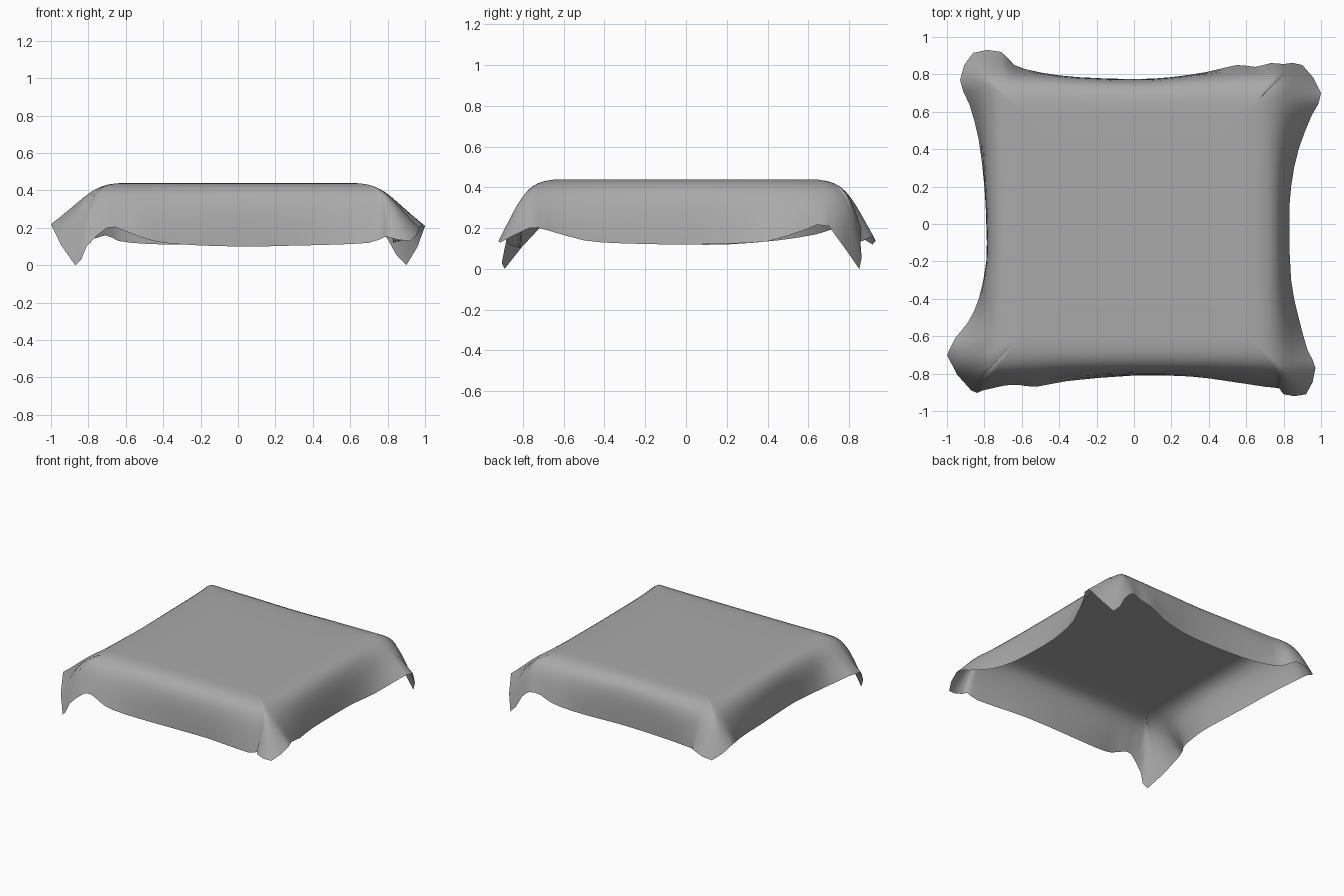
import bpy
import bmesh
from mathutils import Vector

default_cube = bpy.data.objects.get("Cube")
if default_cube:
    bpy.data.objects.remove(default_cube, do_unlink=True)

TOP = 0.44

# Hem of the draped cloth, one run per side, counterclockwise from above
front_hem = [(-.81, -.89, .1), (-.7, -.865, .2), (-.62, -.86, .19), (-.52, -.87, .15),
             (-.36, -.84, .115), (0, -.81, .1), (.3, -.815, .105), (.5, -.84, .11),
             (.7, -.87, .12), (.78, -.88, .15), (.8, -.91, .15), (.92, -.91, .13)]
right_hem = [(.97, -.77, .2), (.93, -.68, .19), (.88, -.5, .14), (.84, -.3, .125),
             (.83, 0, .12), (.84, .2, .125), (.88, .4, .135), (.95, .58, .19),
             (1, .7, .21), (.9, .85, 0)]
back_hem = [(.8, .855, .14), (.73, .86, .2), (.65, .84, .19), (.55, .85, .16),
            (.4, .815, .125), (.2, .785, .11), (0, .775, .11), (-.3, .785, .11),
            (-.5, .81, .115), (-.64, .85, .13), (-.71, .92, .16), (-.86, .915, .12)]
left_hem = [(-.93, .77, .2), (-.88, .64, .17), (-.83, .45, .14), (-.8, .2, .12),
            (-.79, 0, .12), (-.79, -.2, .125), (-.83, -.4, .14), (-.89, -.53, .17),
            (-1, -.7, .22), (-.87, -.89, 0)]
hem = [Vector(p) for p in front_hem + right_hem + back_hem + left_hem]


def smooth_loop(points, steps):
    """Closed Catmull-Rom curve through the points, kept above the floor."""
    result = []
    count = len(points)
    for i in range(count):
        a, b, c, d = (points[(i + k) % count] for k in (-1, 0, 1, 2))
        for s in range(steps):
            t = s / steps
            p = 0.5 * (2 * b + (c - a) * t + (2 * a - 5 * b + 4 * c - d) * t ** 2
                       + (3 * b - a - 3 * c + d) * t ** 3)
            p.z = max(p.z, 0)
            result.append(p)
    return result


def on_square(point, half, height):
    """Pull a hem point in to a square of the given half width."""
    return Vector((max(-half, min(half, point.x)),
                   max(-half, min(half, point.y)), height))


def bezier(a, b, c, d, t):
    u = 1 - t
    return a * u ** 3 + 3 * b * u * u * t + 3 * c * u * t * t + d * t ** 3


def cloth_column(rim, steps):
    """From the centre of the flat top, over the rounded shoulder, to the hem."""
    shoulder = on_square(rim, 0.6, TOP)
    bend = on_square(rim, 0.785, TOP)
    wall = on_square(rim, 0.8, 0.37)
    column = [Vector((0, 0, TOP)), Vector((shoulder.x * 0.6, shoulder.y * 0.6, TOP))]
    return column + [bezier(shoulder, bend, wall, rim, i / steps)
                     for i in range(steps + 1)]


# Draped cloth: a single open sheet
bm = bmesh.new()
columns = [[bm.verts.new(p) for p in cloth_column(rim, 10)]
           for rim in smooth_loop(hem, 2)]
for left, right in zip(columns, columns[1:] + columns[:1]):
    for row in range(len(left) - 1):
        bm.faces.new((left[row], left[row + 1], right[row + 1], right[row]))
bmesh.ops.remove_doubles(bm, verts=bm.verts[:], dist=0.0005)

mesh = bpy.data.meshes.new("draped_cloth")
bm.to_mesh(mesh)
bm.free()
mesh.shade_smooth()
cloth = bpy.data.objects.new("draped_cloth", mesh)
bpy.context.collection.objects.link(cloth)

# Plain grey fabric
grey = bpy.data.materials.new("grey_fabric")
grey.use_nodes = True
colour = (0.4, 0.4, 0.4, 1)
grey.diffuse_color = colour
grey.node_tree.nodes["Principled BSDF"].inputs["Base Color"].default_value = colour
mesh.materials.append(grey)
